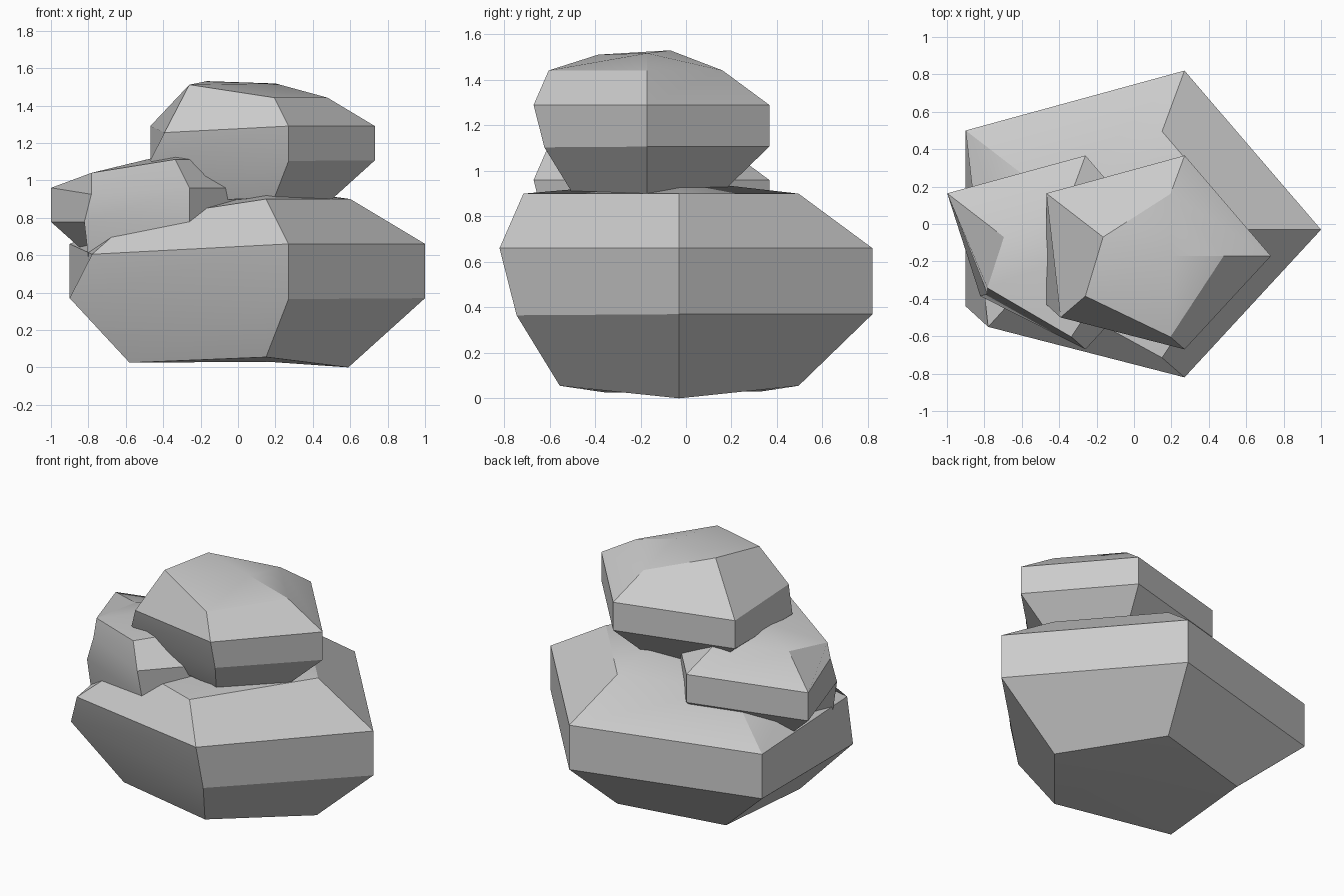
import bpy, bmesh, math

if "Cube" in bpy.data.objects:
    bpy.data.objects.remove(bpy.data.objects["Cube"])

# Unit boulder: rings of five corners (bottom to top), corner order anticlockwise from +x
BASE = [
    [(.59, -.03, 0), (.15, .495, .055), (-.52, .33, .03), (-.58, -.35, .025), (.15, -.555, .055)],
    [(1, -.03, .37), (.27, .82, .37), (-.9, .5, .37), (-.9, -.44, .37), (.27, -.745, .365)],
    [(1, -.03, .66), (.27, .82, .66), (-.9, .5, .66), (-.78, -.55, .605), (.27, -.82, .66)],
    [(.6, -.03, .9), (.15, .495, .9), (-.42, .13, .82), (-.57, -.32, .79), (.15, -.715, .9)],
]


def boulder(name, scale, offset, chips=None, peak=.96):
    """Five-sided faceted stone; chips moves single corners {(ring, corner): position}."""
    bm = bmesh.new()
    chips = chips or {}

    def place(p):
        return bm.verts.new([c * scale + o for c, o in zip(p, offset)])

    rings = [[place(chips.get((r, i), p)) for i, p in enumerate(ring)]
             for r, ring in enumerate(BASE)]
    bottom, top = place((.16, -.03, .03)), place((.16, -.03, peak))
    for i in range(5):
        j = (i + 1) % 5
        for lo, hi in zip(rings, rings[1:]):
            bm.faces.new((lo[i], lo[j], hi[j], hi[i]))
        bm.faces.new((rings[0][j], rings[0][i], bottom))
        bm.faces.new((rings[-1][i], rings[-1][j], top))
    bmesh.ops.recalc_face_normals(bm, faces=bm.faces)
    mesh = bpy.data.meshes.new(name)
    bm.to_mesh(mesh)
    bm.free()
    obj = bpy.data.objects.new(name, mesh)
    bpy.context.collection.objects.link(obj)
    bpy.ops.object.select_all(action='DESELECT')
    obj.select_set(True)
    bpy.context.view_layer.objects.active = obj
    bpy.ops.object.shade_smooth_by_angle(angle=math.radians(20))


# Large base stone
boulder("base_boulder", 1, (0, 0, 0))

# Stone stacked on top, with a raised left crown
boulder("top_boulder", .632, (.1, -.152, .873),
        {(3, 2): (-.42, .13, 1.04), (3, 3): (-.57, -.37, 1.01)}, peak=1.02)

# Side stone wedged between them, front left corner worn away
boulder("side_boulder", .632, (-.43, -.152, .543),
        {(1, 3): (-.62, -.37, .37), (2, 3): (-.56, -.35, .605), (3, 3): (-.56, -.3, .786)})
